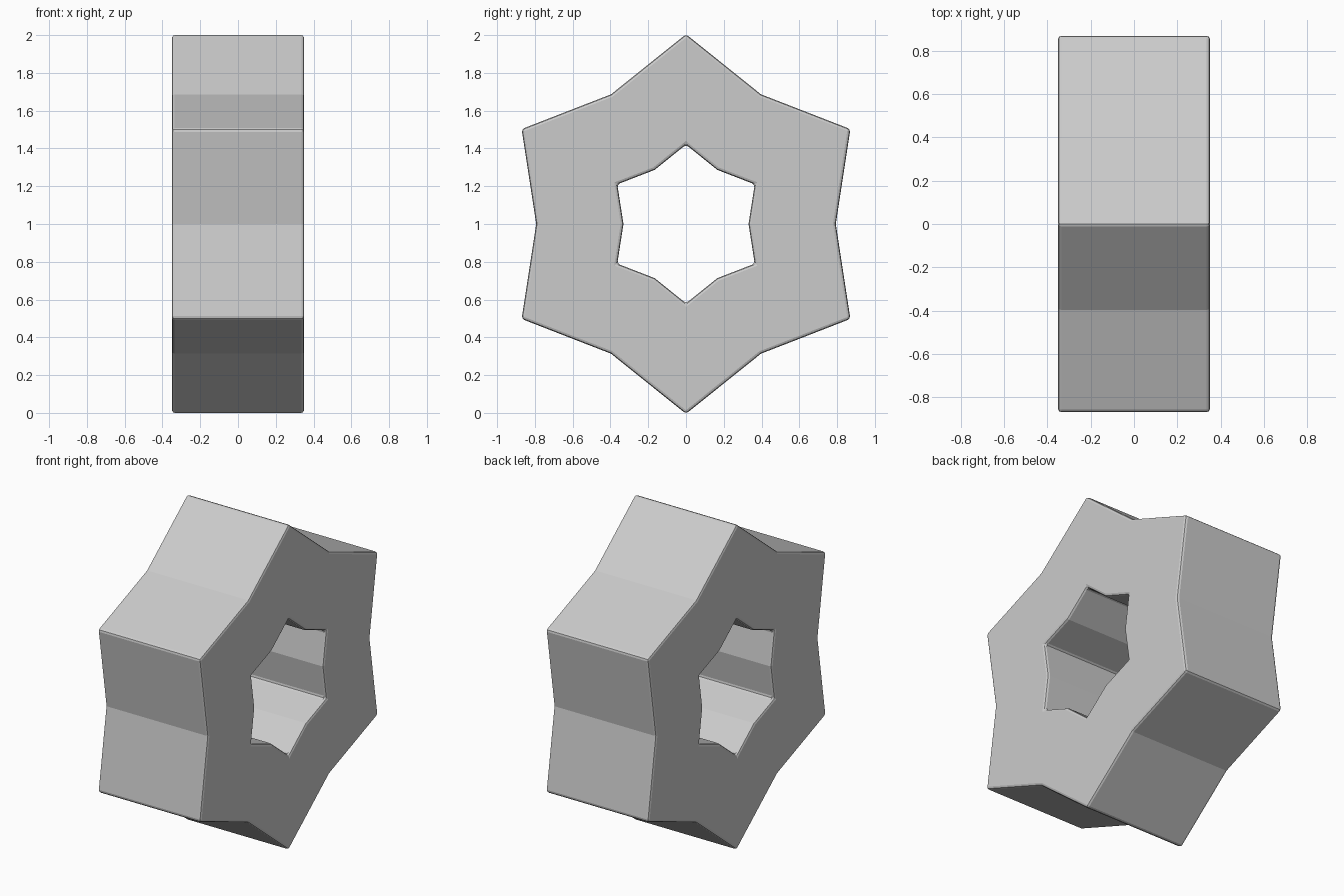
import bpy, bmesh
from math import sin, cos, pi

if "Cube" in bpy.data.objects:
    bpy.data.objects.remove(bpy.data.objects["Cube"])

HALF = 0.35      # half thickness along x
CENTRE_Z = 1.0
SIDES = 12       # six tips and six notches


def star_loop(bm, x, tip, notch):
    """Six-pointed star outline in the y-z plane."""
    loop = []
    for i in range(SIDES):
        a = i * 2 * pi / SIDES
        r = notch if i % 2 else tip
        loop.append(bm.verts.new((x, r * sin(a), CENTRE_Z + r * cos(a))))
    return loop


# Star-shaped ring: outer wall, hole wall and two flat faces
bm = bmesh.new()
loops = [star_loop(bm, -HALF, 1.005, 0.793),
         star_loop(bm, HALF, 1.005, 0.793),
         star_loop(bm, HALF, 0.42, 0.331),
         star_loop(bm, -HALF, 0.42, 0.331)]
for k in range(4):
    a, b = loops[k], loops[(k + 1) % 4]
    for i in range(SIDES):
        j = (i + 1) % SIDES
        bm.faces.new((a[i], a[j], b[j], b[i]))
bmesh.ops.recalc_face_normals(bm, faces=bm.faces)

mesh = bpy.data.meshes.new("star_ring")
bm.to_mesh(mesh)
bm.free()
ring = bpy.data.objects.new("star_ring", mesh)
bpy.context.collection.objects.link(ring)

# Small rounded edges on rims and tips; shallow notches stay sharp
bevel = ring.modifiers.new("edge_bevel", 'BEVEL')
bevel.width = 0.015
bevel.segments = 2
bevel.limit_method = 'ANGLE'
bevel.angle_limit = pi / 6
